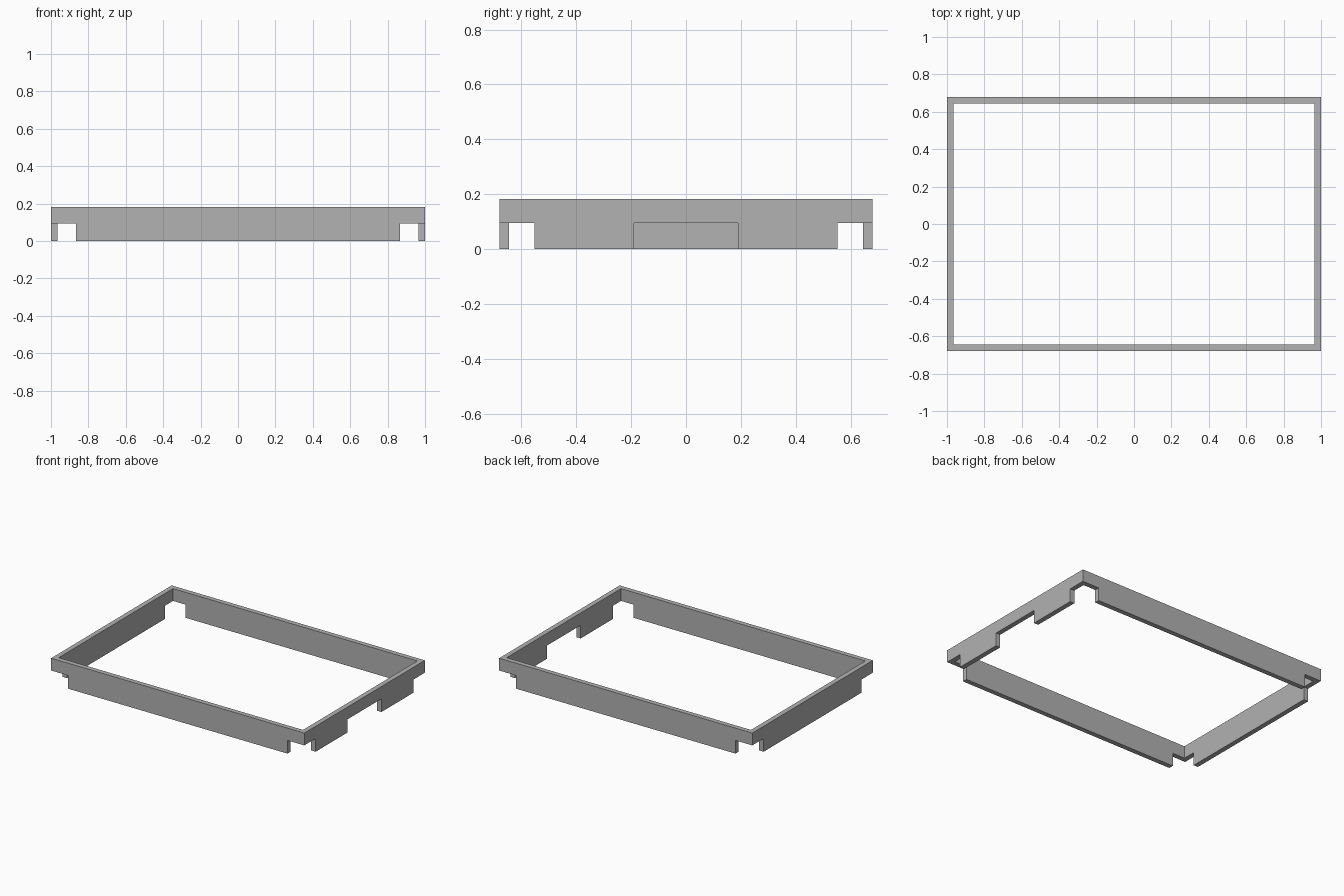
import bpy

if "Cube" in bpy.data.objects:
    bpy.data.objects.remove(bpy.data.objects["Cube"], do_unlink=True)

HALF_X, HALF_Y, HEIGHT = 1.0, 0.68, 0.182
WALL = 0.035
NOTCH_TOP = 0.094            # height of every cut-out
SKIRT_X, SKIRT_Y = 0.867, 0.552   # half lengths of the lower skirts
GAP = 0.19                   # half width of the side opening
OVER = 0.1                   # cutter overshoot


def box(name, low, high):
    """Axis-aligned box between two corners."""
    bpy.ops.mesh.primitive_cube_add(size=1)
    obj = bpy.context.object
    obj.name = name
    for v in obj.data.vertices:
        v.co = [h if c > 0 else l for c, l, h in zip(v.co, low, high)]
    return obj


def cut(target, low, high):
    """Remove a box-shaped volume from the target."""
    cutter = box("cutter", low, high)
    cutter.hide_render = True
    mod = target.modifiers.new("cut", 'BOOLEAN')
    mod.operation, mod.solver, mod.object = 'DIFFERENCE', 'EXACT', cutter
    bpy.context.view_layer.objects.active = target
    bpy.ops.object.modifier_apply(modifier=mod.name)
    bpy.data.objects.remove(cutter, do_unlink=True)


# Solid block, hollowed into a rectangular frame
frame = box("frame", (-HALF_X, -HALF_Y, 0), (HALF_X, HALF_Y, HEIGHT))
inner_x, inner_y = HALF_X - WALL, HALF_Y - WALL
cut(frame, (-inner_x, -inner_y, -OVER), (inner_x, inner_y, HEIGHT + OVER))

# Lower corners cut away
for sx in (-1, 1):
    for sy in (-1, 1):
        xs = sorted((sx * SKIRT_X, sx * (HALF_X + OVER)))
        ys = sorted((sy * SKIRT_Y, sy * (HALF_Y + OVER)))
        cut(frame, (xs[0], ys[0], -OVER), (xs[1], ys[1], NOTCH_TOP))

# Wide opening in the middle of the left side wall
cut(frame, (SKIRT_X, -GAP, -OVER), (HALF_X + OVER, GAP, NOTCH_TOP))

# Single grey material
grey = bpy.data.materials.new("grey")
grey.use_nodes = True
colour = (0.445, 0.445, 0.445, 1)
grey.diffuse_color = colour
grey.node_tree.nodes["Principled BSDF"].inputs["Base Color"].default_value = colour
frame.data.materials.clear()
frame.data.materials.append(grey)
